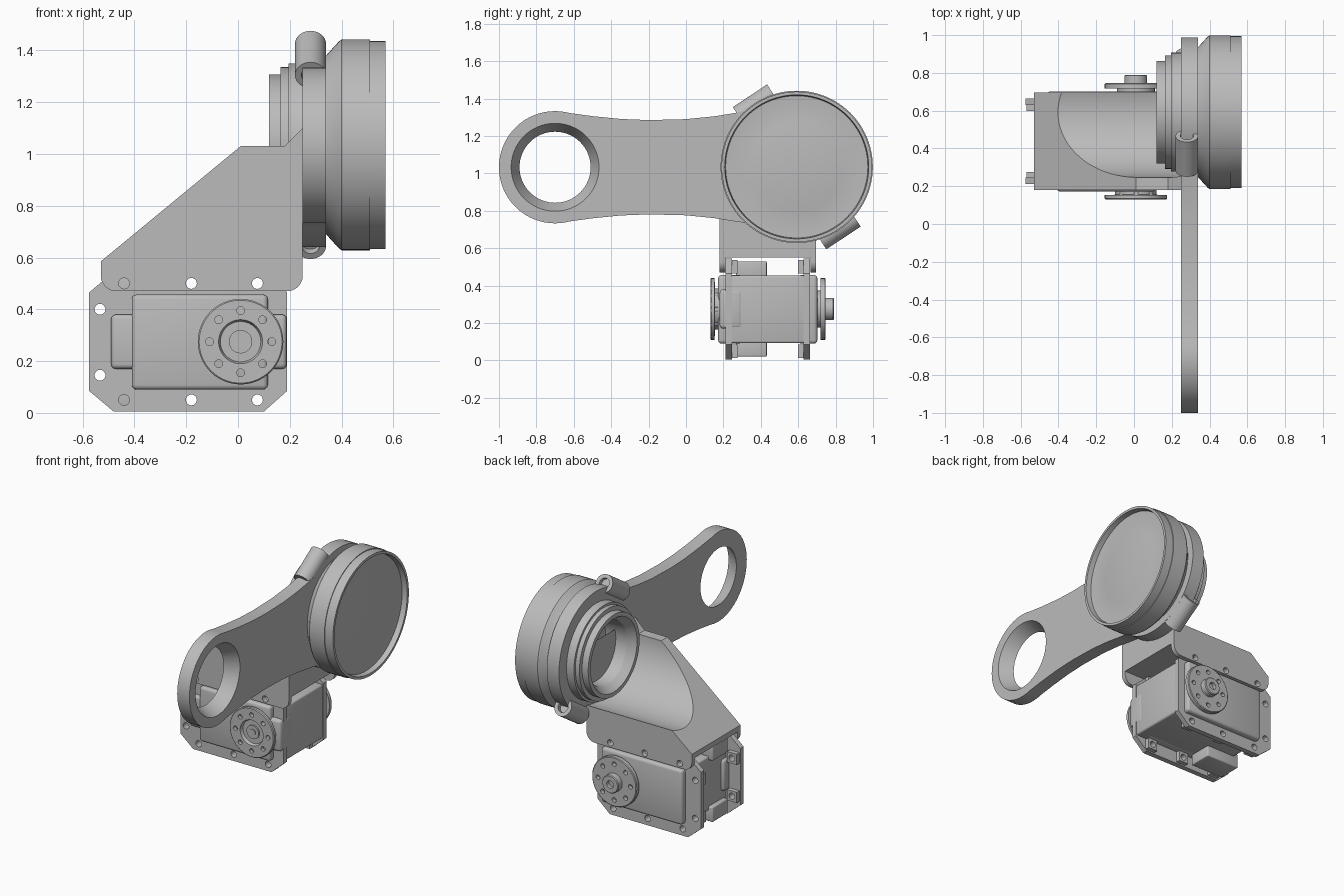
import bpy, bmesh
from math import sin, cos, pi, radians
from mathutils import Matrix, Vector

if "Cube" in bpy.data.objects:
    bpy.data.objects.remove(bpy.data.objects["Cube"])

grey = bpy.data.materials.new("plain grey")
grey.use_nodes = True
grey.diffuse_color = (0.5, 0.5, 0.5, 1)
grey.node_tree.nodes["Principled BSDF"].inputs["Base Color"].default_value = (0.5, 0.5, 0.5, 1)

LY, LZ = 0.592, 1.035          # lens axis
HX, HZ = 0.01, 0.275           # servo shaft axis
MID = 0.44                     # servo middle plane in y
TO_X = Matrix.Rotation(pi / 2, 4, 'Y')
TO_Y = Matrix.Rotation(-pi / 2, 4, 'X')


def finish(name, bm):
    bmesh.ops.remove_doubles(bm, verts=bm.verts, dist=1e-5)
    bmesh.ops.recalc_face_normals(bm, faces=bm.faces)
    mesh = bpy.data.meshes.new(name)
    bm.to_mesh(mesh)
    bm.free()
    mesh.materials.append(grey)
    ob = bpy.data.objects.new(name, mesh)
    bpy.context.collection.objects.link(ob)
    return ob


def activate(ob):
    bpy.ops.object.select_all(action='DESELECT')
    ob.select_set(True)
    bpy.context.view_layer.objects.active = ob


def smooth(ob, angle=30):
    activate(ob)
    bpy.ops.object.shade_smooth_by_angle(angle=radians(angle))
    return ob


def modify(ob, kind, **settings):
    activate(ob)
    mod = ob.modifiers.new(kind, kind)
    for key, value in settings.items():
        setattr(mod, key, value)
    bpy.ops.object.modifier_apply(modifier=mod.name)
    return ob


def cut(ob, cutter):
    modify(ob, 'BOOLEAN', object=cutter, operation='DIFFERENCE', solver='EXACT')
    bpy.data.objects.remove(cutter)
    return ob


def prism(name, pts, axis, a, b):
    """Extrude (x, z) points along y, or (y, z) points along x."""
    place = (lambda p, t: (p[0], t, p[1])) if axis == 'y' else (lambda p, t: (t, p[0], p[1]))
    bm = bmesh.new()
    low, high = ([bm.verts.new(place(p, t)) for p in pts] for t in (a, b))
    bm.faces.new(low)
    bm.faces.new(high)
    for i in range(len(pts)):
        bm.faces.new((low[i - 1], low[i], high[i], high[i - 1]))
    return finish(name, bm)


def lathe(name, profile, matrix, steps=64):
    """Turn (height, radius) points about local z, then place by matrix."""
    bm = bmesh.new()
    vs = [bm.verts.new((r, 0, h)) for h, r in profile]
    edges = [bm.edges.new(pair) for pair in zip(vs, vs[1:])]
    bmesh.ops.spin(bm, geom=vs + edges, cent=(0, 0, 0), axis=(0, 0, 1), angle=2 * pi, steps=steps)
    bm.transform(matrix)
    return finish(name, bm)


def box(name, x, y, z, bevel=0):
    ob = prism(name, [(x[0], z[0]), (x[1], z[0]), (x[1], z[1]), (x[0], z[1])], 'y', *y)
    return modify(ob, 'BEVEL', width=bevel, segments=3) if bevel else ob


def pins(centres, r, a, b):
    """Joined round cutters running along y."""
    bm = bmesh.new()
    for x, z in centres:
        bmesh.ops.create_cone(bm, cap_ends=True, segments=20, radius1=r, radius2=r, depth=b - a,
                              matrix=Matrix.Translation((x, (a + b) / 2, z)) @ TO_Y)
    return finish("pin_cutter", bm)


def arc(cx, cz, r, start, end, n):
    angles = [radians(start + (end - start) * i / n) for i in range(n + 1)]
    return [(cx + r * cos(t), cz + r * sin(t)) for t in angles]


# Lens barrel
dome = [(0.55 - 0.02 * (r / 0.3) ** 2, r) for r in (0.3, 0.24, 0.18, 0.12, 0.06, 0)]
lens_at = Matrix.Translation((0, LY, LZ)) @ TO_X
smooth(lathe("lens_barrel", [
    (0.32, 0), (0.32, 0.2), (0.17, 0.21), (0.12, 0.245), (0.12, 0.272), (0.165, 0.272),
    (0.165, 0.3), (0.195, 0.3), (0.195, 0.315), (0.25, 0.315), (0.34, 0.345), (0.39, 0.4),
    (0.4, 0.407), (0.51, 0.407), (0.51, 0.402), (0.57, 0.402), (0.57, 0.385), (0.535, 0.38),
    (0.53, 0.3)] + dome, lens_at, 96))

# Swing arm: ring around the barrel, waisted bar, eye at the far end
AY, AZ = -0.7, 1.033
edge = [(-0.5, 0.273), (-0.35, 0.258), (-0.2, 0.252), (0, 0.257), (0.15, 0.272), (0.25, 0.288)]
outline = (arc(AY, AZ, 0.3, 75, 285, 40) + [(y, AZ - h) for y, h in edge]
           + arc(LY, LZ, 0.395, -130, 130, 60) + [(y, AZ + h) for y, h in reversed(edge)])
arm = prism("swing_arm", outline, 'x', 0.25, 0.34)
cut(arm, lathe("eye_cutter", [(0.24, 0), (0.24, 0.185), (0.35, 0.24), (0.35, 0)],
               Matrix.Translation((0, AY, AZ)) @ TO_X))
cut(arm, lathe("bore_cutter", [(0.2, 0), (0.2, 0.3), (0.4, 0.3), (0.4, 0)], lens_at))
smooth(arm)

# Clamp tubes tangent to the ring
for name, side in (("upper_clamp", 1), ("lower_clamp", -1)):
    normal = Vector((0, -0.55, 0.835)) * side
    tangent = Vector((0, 0.835, 0.55))
    at = (Matrix.Translation(Vector((0.28, LY, LZ)) + normal * 0.395)
          @ tangent.to_track_quat('Z', 'Y').to_matrix().to_4x4())
    smooth(lathe(name, [(-0.08, 0), (-0.08, 0.035), (-0.11, 0.035), (-0.11, 0.06), (0.11, 0.06),
                        (0.11, 0.035), (0.08, 0.035), (0.08, 0)], at, 32))

# Sloped bracket with a round trough under the barrel and a slot for the servo
screws = [(-0.44, 0.5), (-0.18, 0.5), (0.075, 0.5)]
shape = (arc(-0.47, 0.53, 0.06, 180, 270, 8) + arc(0.19, 0.53, 0.06, 270, 360, 8)
         + [(0.25, 1.1), (0.18, 1.03), (0.01, 1.03), (-0.53, 0.585)])
bracket = prism("bracket", shape, 'y', 0.18, 0.695)
cut(bracket, lathe("trough_cutter", [(-1, 0), (-1, 0.345), (0.249, 0.345), (0.249, 0)], lens_at, 96))
cut(bracket, box("slot_cutter", (-1, 1), (0.21, 0.665), (0.3, 0.55)))
cut(bracket, pins(screws, 0.021, 0.1, 0.8))
smooth(bracket)

# Servo flange plates with screw bosses behind the holes
holes = screws + [(x, 0.05) for x, z in screws] + [(-0.533, 0.4), (-0.533, 0.145)]
octagon = [(-0.48, 0.005), (0.1, 0.005), (0.19, 0.085), (0.19, 0.465), (0.1, 0.545),
           (-0.48, 0.545), (-0.575, 0.465), (-0.575, 0.085)]
for name, outer, sign in (("front", 0.211, 1), ("back", 0.664, -1)):
    inner = outer + 0.035 * sign
    far = outer + 0.065 * sign
    plate = prism(name + "_flange", octagon, 'y', *sorted((outer, inner)))
    smooth(cut(plate, pins(holes, 0.021, 0.1, 0.8)))
    for x, z in holes:
        boss = box(name + "_boss", (x - 0.036, x + 0.036), sorted((inner, far)), (z - 0.036, z + 0.036))
        smooth(cut(boss, pins([(x, z)], 0.021, 0.1, 0.8)))

# Servo case and covers
smooth(box("servo_case", (-0.47, 0.185), (0.22, 0.66), (0.092, 0.455), 0.012))
smooth(box("front_cover", (-0.41, 0.115), (0.172, 0.3), (0.09, 0.457), 0.018))
smooth(box("front_cover_ends", (-0.49, 0.188), (0.18, 0.3), (0.17, 0.38), 0.018))
smooth(box("back_cover", (-0.46, 0.14), (0.6, 0.702), (0.09, 0.457), 0.018))
for name, z in (("lower_plug", (0.02, 0.12)), ("upper_plug", (0.43, 0.53))):
    smooth(box(name, (-0.5, -0.25), (0.268, 0.432), z, 0.008))

# Output discs with eight holes each
circle = [(HX + 0.12 * cos(i * pi / 4), HZ + 0.12 * sin(i * pi / 4)) for i in range(8)]
shaft_at = Matrix.Translation((HX, 0, HZ)) @ TO_Y
front_disc = lathe("front_disc", [
    (0.135, 0), (0.135, 0.022), (0.14, 0.022), (0.14, 0.045), (0.15, 0.045), (0.15, 0.078),
    (0.13, 0.085), (0.13, 0.16), (0.135, 0.165), (0.153, 0.165), (0.155, 0.11),
    (0.2, 0.11), (0.2, 0)], shaft_at)
back_disc = lathe("back_disc", [
    (0.69, 0), (0.69, 0.1), (0.718, 0.1), (0.718, 0.165), (0.742, 0.165), (0.746, 0.16),
    (0.746, 0.06), (0.785, 0.06), (0.79, 0.055), (0.79, 0.025), (0.765, 0.025), (0.765, 0)], shaft_at)
smooth(cut(front_disc, pins(circle, 0.015, 0.1, 0.17)))
smooth(cut(back_disc, pins(circle, 0.015, 0.705, 0.8)))
